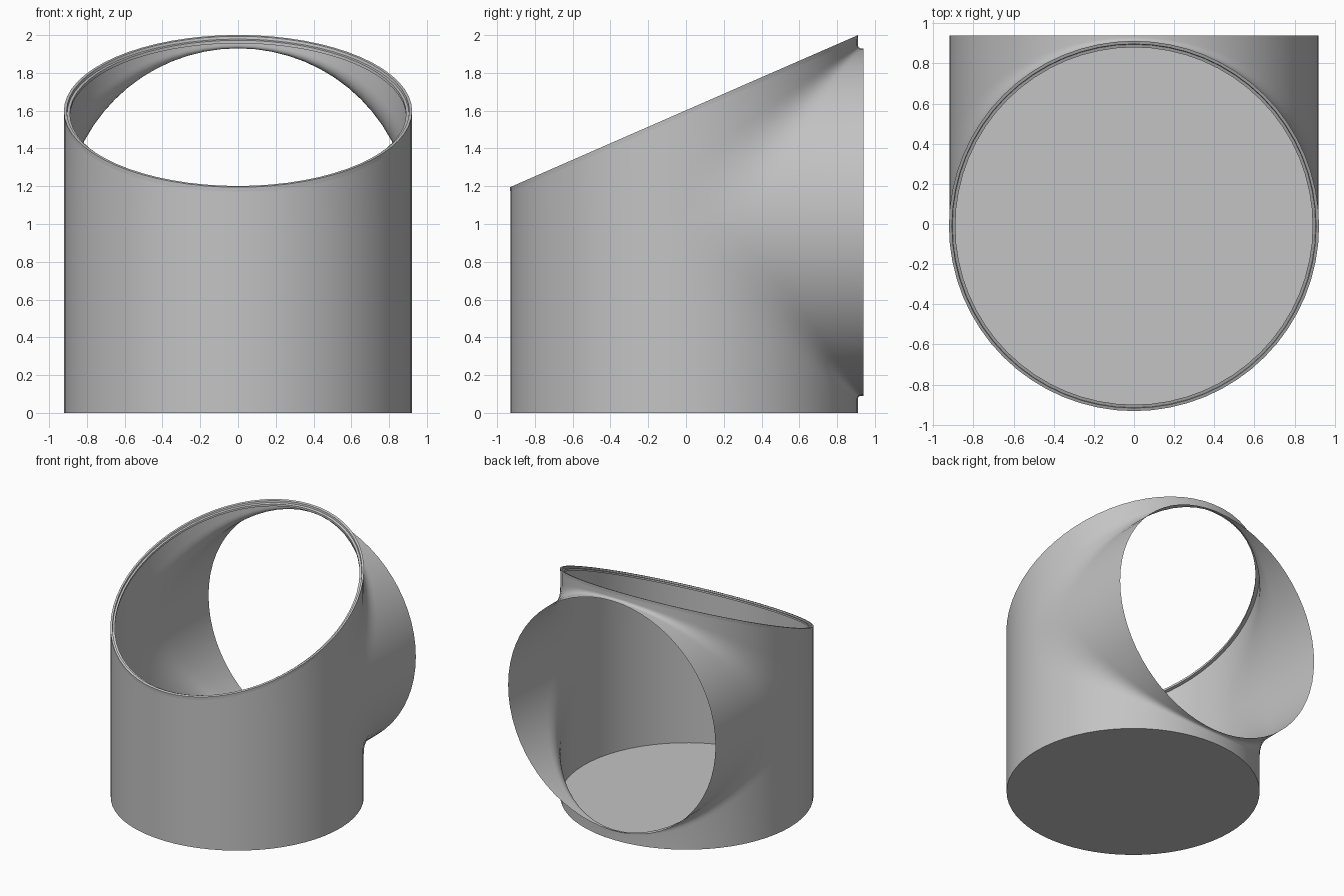
import bpy, bmesh
from math import sin, cos, pi, tau

if "Cube" in bpy.data.objects:
    bpy.data.objects.remove(bpy.data.objects["Cube"])

R = 0.92          # radius of both tubes
CY = -0.01        # vertical tube axis
ZC = 1.01         # side tube axis height
END = 0.94 - CY   # side tube end, from the vertical axis
N = 16            # segments per quarter turn
ARC = 8           # segments across the blend

grey = bpy.data.materials.new("light_grey")
grey.use_nodes = True
colour = (0.55, 0.55, 0.55, 1)
grey.diffuse_color = colour
grey.node_tree.nodes["Principled BSDF"].inputs["Base Color"].default_value = colour


def top_z(y):
    return 1.602 + 0.437 * (y + CY)


def finish(name, bm, mirror=False):
    bmesh.ops.remove_doubles(bm, verts=bm.verts, dist=0.0005)
    bmesh.ops.recalc_face_normals(bm, faces=bm.faces)
    mesh = bpy.data.meshes.new(name)
    bm.to_mesh(mesh)
    bm.free()
    obj = bpy.data.objects.new(name, mesh)
    obj.location.y = CY
    mesh.materials.append(grey)
    bpy.context.collection.objects.link(obj)
    bpy.ops.object.select_all(action="DESELECT")
    obj.select_set(True)
    bpy.context.view_layer.objects.active = obj
    if mirror:
        mod = obj.modifiers.new("mirror", "MIRROR")
        mod.use_clip = True
        bpy.ops.object.modifier_apply(modifier=mod.name)
    bpy.ops.object.shade_smooth_by_angle(angle=pi / 5)
    return obj


def skin(bm, columns, closed=False):
    cols = [[bm.verts.new(p) for p in col] for col in columns]
    pairs = list(zip(cols, cols[1:])) + ([(cols[-1], cols[0])] if closed else [])
    for a, b in pairs:
        for i in range(len(a) - 1):
            bm.faces.new((a[i], b[i], b[i + 1], a[i + 1]))


def blend(c):
    # Rounded corner where the tubes meet, as (y, height from side axis)
    d = 0.02 + 0.28 * (1 - c / R)
    return [(c + d * s * s, c + d * (1 - s) ** 2)
            for s in (i / ARC for i in range(ARC + 1))]


# Tube walls: each slice at constant x is a bent profile with a rounded corner
bm = bmesh.new()
for side in (-1, 1):
    columns = []
    for i in range(N + 1):
        t = i / N * pi / 2
        x, c = R * sin(t), R * cos(t)
        limit = 0 if side < 0 else top_z(c)
        columns.append([(x, c, limit)]
                       + [(x, y, ZC + side * h) for y, h in blend(c)]
                       + [(x, END, ZC + side * c)])
    skin(bm, columns)
    # Flat web at the side where the tubes are tangent
    web = [(R, 0, ZC)] + [(R, y, ZC + side * h) for y, h in blend(0)]
    bm.faces.new([bm.verts.new(p) for p in web])

# Plain front half of the vertical tube
front = []
for i in range(N + 1):
    t = pi / 2 + i / N * pi / 2
    x, y = R * sin(t), R * cos(t)
    front.append([(x, y, z) for z in (0, ZC - 0.3, ZC, ZC + 0.3, top_z(y))]
                 if i == 0 else
                 [(x, y, z) for z in (0, 0.5, 0.75, 1, top_z(y))])
skin(bm, front)
finish("tube_walls", bm, mirror=True)

# Floor disc
bm = bmesh.new()
bmesh.ops.create_circle(bm, cap_ends=True, segments=4 * N, radius=R)
finish("floor", bm)

# Stepped rim around the slanted opening
profile = [(R, -0.025), (R + 0.002, 0), (R - 0.013, 0), (R - 0.015, -0.014),
           (R - 0.03, -0.014), (R - 0.03, -0.03), (R, -0.025)]
rim = []
for i in range(4 * N):
    a = i / (4 * N) * tau
    rim.append([(r * sin(a), r * cos(a), top_z(r * cos(a)) + h) for r, h in profile])
bm = bmesh.new()
skin(bm, rim, closed=True)
finish("top_rim", bm)
